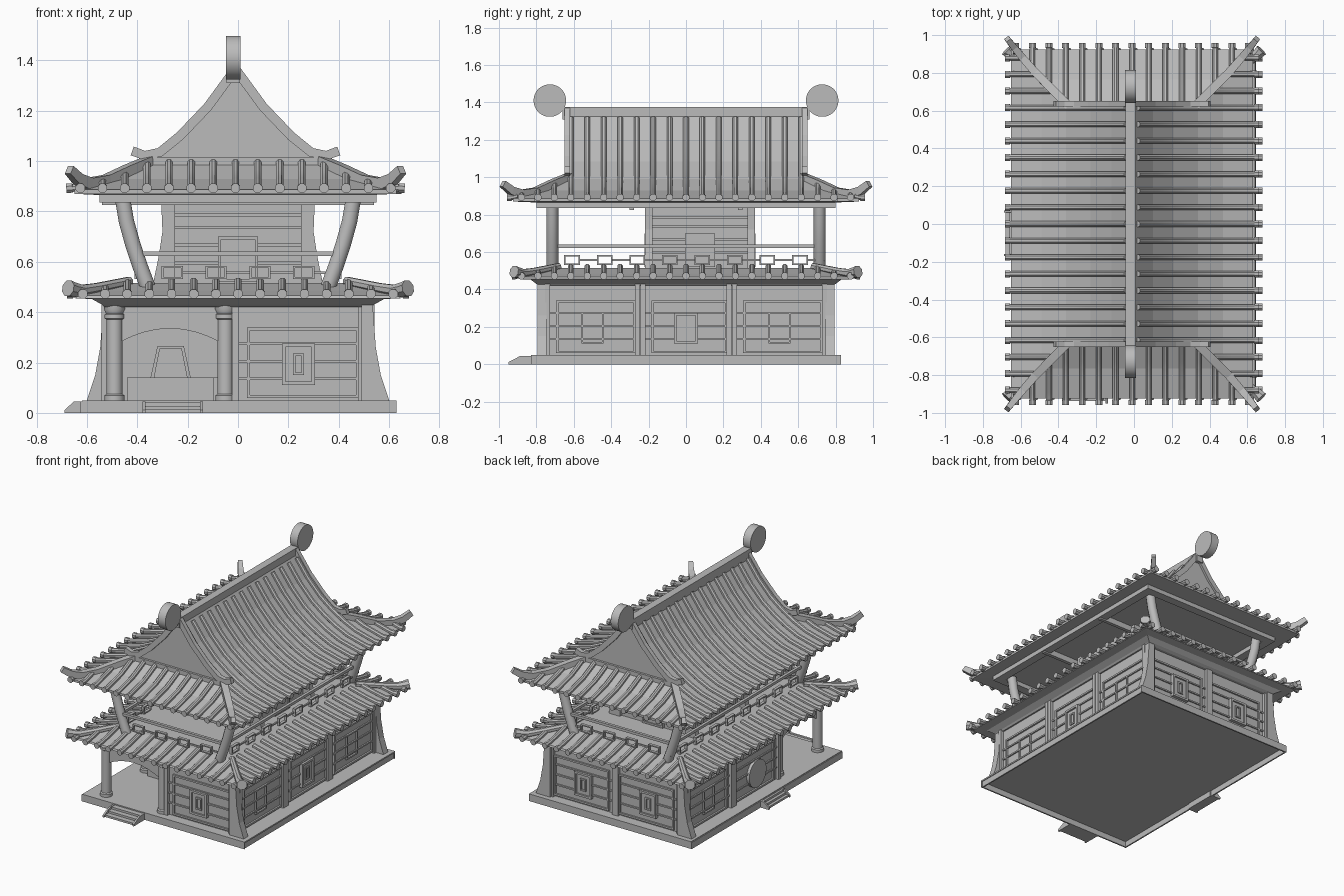
import bpy, bmesh, math
from mathutils import Vector

cube = bpy.data.objects.get("Cube")
if cube:
    bpy.data.objects.remove(cube, do_unlink=True)

stone = bpy.data.materials.new("plain_grey")
stone.use_nodes = True
GREY = (0.5, 0.5, 0.5, 1)
stone.diffuse_color = GREY
stone.node_tree.nodes["Principled BSDF"].inputs["Base Color"].default_value = GREY


def finish(name, bm, smooth=False):
    bmesh.ops.recalc_face_normals(bm, faces=bm.faces)
    mesh = bpy.data.meshes.new(name)
    bm.to_mesh(mesh)
    bm.free()
    mesh.materials.append(stone)
    obj = bpy.data.objects.new(name, mesh)
    bpy.context.collection.objects.link(obj)
    if smooth:
        bpy.ops.object.select_all(action="DESELECT")
        obj.select_set(True)
        bpy.context.view_layer.objects.active = obj
        bpy.ops.object.shade_smooth_by_angle(angle=math.radians(40))


def loft(bm, rings):
    """Join equal rings of points and cap both ends."""
    loops = [[bm.verts.new(p) for p in ring] for ring in rings]
    for a, b in zip(loops, loops[1:]):
        for i in range(len(a)):
            j = (i + 1) % len(a)
            bm.faces.new((a[i], a[j], b[j], b[i]))
    bm.faces.new(loops[0])
    bm.faces.new(loops[-1])


def rect(hx, hy, z, cx=0.0):
    return [(cx + sx * hx, sy * hy, z) for sx, sy in ((-1, -1), (1, -1), (1, 1), (-1, 1))]


def box(bm, x, y, z):
    loft(bm, [[(x[0], y[0], h), (x[1], y[0], h), (x[1], y[1], h), (x[0], y[1], h)] for h in z])


def sweep(bm, points, radii, sides=8, up=(0, 0, 1), flat=1.0):
    """Tube along a path; four sides give a square bar, flat scales its width."""
    pts = [Vector(p) for p in points]
    if not isinstance(radii, (list, tuple)):
        radii = [radii] * len(pts)
    rings = []
    for i, p in enumerate(pts):
        t = (pts[min(i + 1, len(pts) - 1)] - pts[max(i - 1, 0)]).normalized()
        side = t.cross(Vector(up)).normalized()
        rise = side.cross(t)
        turn = [math.tau * (k + 0.5) / sides for k in range(sides)]
        rings.append([p + radii[i] * (side * math.cos(a) * flat + rise * math.sin(a)) for a in turn])
    loft(bm, rings)


def on_wall(bm, wall, u, z, depth):
    """Raised box on a wall given as (axis, signed position)."""
    axis, pos = wall
    span = sorted((pos - math.copysign(0.01, pos), pos + math.copysign(depth, pos)))
    box(bm, *((span, u) if axis == "x" else (u, span)), z)


def frame(bm, wall, u, z, width, depth):
    for edge in (u[0], u[1] - width):
        on_wall(bm, wall, (edge, edge + width), z, depth)
    for edge in (z[0], z[1] - width):
        on_wall(bm, wall, u, (edge, edge + width), depth)


def height(profile, d):
    for (a, za), (b, zb) in zip(profile, profile[1:]):
        if d <= b:
            return za + (zb - za) * (d - a) / (b - a)
    return profile[-1][1]


def tiles(name, profile, offset, gable, start, end, cx, gap, radius):
    """Rounded tile ribs running down all four slopes to the eaves."""
    bm = bmesh.new()

    def rib(first, place):
        ds = [first + (end - first) * i / 7 for i in range(8)]
        ds = sorted(ds + [end - 0.025, end - 0.024])
        rr = [radius * (1.25 if d >= end - 0.0245 else 1) for d in ds]
        sweep(bm, [place(d, height(profile, d) + 0.007) for d in ds], rr)

    for s in (-1, 1):
        n = int((offset + end - 0.05) / gap)
        for v in [i * gap for i in range(-n, n + 1)]:
            reach = abs(v) - offset
            rib(reach if reach > gable else start, lambda d, z: (cx + s * d, v, z))
        n = int((end - 0.05) / gap)
        for v in [i * gap for i in range(-n, n + 1)]:
            rib(max(gable, abs(v)), lambda d, z: (cx + v, s * (d + offset), z))
    finish(name, bm, True)


CORNERS = [(sx, sy) for sx in (-1, 1) for sy in (-1, 1)]

# Hollow plinth and steps
bm = bmesh.new()
box(bm, (-0.62, 0.63), (-0.83, 0.83), (0.04, 0.05))
for s in (-1, 1):
    box(bm, (-0.62, 0.63), sorted((s * 0.83, s * 0.82)), (0, 0.045))
    box(bm, sorted((s * 0.625, s * 0.615)), (-0.83, 0.83), (0, 0.045))
finish("plinth", bm)
bm = bmesh.new()
for i in range(3):
    out, top = 0.036 * (3 - i), 0.014 * (i + 1)
    box(bm, (-0.37, -0.15), (-0.83 - out, -0.82), (top - 0.014, top))
    box(bm, (-0.62 - out * 0.55, -0.61), (-0.16, 0.06), (top - 0.014, top))
cheek = [(0, 0), (0.12, 0), (0.12, 0.012), (0.055, 0.045), (0, 0.045)]
for edge in (-0.38, -0.15):
    loft(bm, [[(x, -0.83 - d, z) for d, z in cheek] for x in (edge, edge + 0.012)])
for edge in (-0.17, 0.06):
    loft(bm, [[(-0.62 - d * 0.57, y, z) for d, z in cheek] for y in (edge, edge + 0.012)])
finish("steps", bm)

# Ground floor with an open porch in one front corner
bm = bmesh.new()
box(bm, (-0.03, 0.52), (-0.76, 0.76), (0.045, 0.44))
box(bm, (-0.52, -0.03), (-0.3, 0.76), (0.045, 0.44))
finish("ground_floor_walls", bm)
bm = bmesh.new()
flare = [(0.49, 0.05), (0.6, 0.05), (0.567, 0.15), (0.547, 0.26), (0.535, 0.43), (0.49, 0.43)]
for sx, sy in ((1, -1), (1, 1), (-1, 1)):
    loft(bm, [[(sx * x, sy * y, z) for x, z in flare] for y in (0.745, 0.795)])
finish("flared_corner_posts", bm)

bm = bmesh.new()
for x, y in ((-0.49, -0.75), (-0.05, -0.75), (-0.49, -0.31)):
    shape = [(0.04, 0.05), (0.04, 0.07), (0.032, 0.075), (0.032, 0.37), (0.04, 0.375),
             (0.04, 0.39), (0.035, 0.395), (0.042, 0.41), (0.042, 0.44)]
    sweep(bm, [(x, y, z) for r, z in shape], [r for r, z in shape], 16, (0, 1, 0))
finish("porch_columns", bm, True)

# Arched lintels between the porch columns, bench and doorway behind
bm = bmesh.new()
arch = [(t, 0.335 - 0.055 * t * t) for t in (-1, -0.75, -0.5, -0.25, 0, 0.25, 0.5, 0.75, 1)]
outline = [(-1, 0.43)] + arch + [(1, 0.43)]
loft(bm, [[(-0.27 + 0.2 * t, y, z) for t, z in outline] for y in (-0.76, -0.74)])
loft(bm, [[(x, -0.53 + 0.2 * t, z) for t, z in outline] for x in (-0.5, -0.48)])
finish("porch_lintels", bm)
bm = bmesh.new()
box(bm, (-0.44, -0.03), (-0.37, -0.29), (0.05, 0.14))
box(bm, (-0.1, -0.02), (-0.7, -0.3), (0.05, 0.14))
door = [(-0.34, 0.14), (-0.315, 0.26), (-0.22, 0.26), (-0.195, 0.14)]
sweep(bm, [(x, -0.305, z) for x, z in door], 0.01, 4, (0, 1, 0))
finish("porch_bench_and_doorway", bm)

# Timber framing and windows on the walls
FRONT, BACK, RIGHT, LEFT = ("y", -0.76), ("y", 0.76), ("x", 0.52), ("x", -0.52)
bays = [(FRONT, -0.01, 0.49, 1), (BACK, -0.49, -0.01, 1), (BACK, 0.01, 0.49, 1),
        (RIGHT, -0.74, -0.26, 0), (RIGHT, -0.23, 0.23, 1), (RIGHT, 0.26, 0.74, 0),
        (LEFT, -0.26, 0.23, 2), (LEFT, 0.26, 0.74, 0)]
bm = bmesh.new()
for wall, a, b, kind in bays:
    mid = (a + b) / 2
    for u in (a, b):
        on_wall(bm, wall, (u - 0.014, u + 0.014), (0.05, 0.43), 0.022)
    frame(bm, wall, (a + 0.045, b - 0.01), (0.06, 0.34), 0.012, 0.012)
    for z in (0.13, 0.2, 0.27):
        on_wall(bm, wall, (a, b), (z, z + 0.01), 0.009)
    if kind == 1:
        on_wall(bm, wall, (mid - 0.065, mid + 0.065), (0.11, 0.275), 0.012)
        frame(bm, wall, (mid - 0.065, mid + 0.065), (0.11, 0.275), 0.014, 0.024)
        frame(bm, wall, (mid - 0.022, mid + 0.022), (0.15, 0.235), 0.01, 0.02)
    elif kind == 0:
        frame(bm, wall, (mid - 0.06, mid + 0.06), (0.11, 0.28), 0.01, 0.012)
finish("wall_timbers", bm)
bm = bmesh.new()
sweep(bm, [(-0.51, -0.02, 0.18), (-0.54, -0.02, 0.18)], 0.095, 24)
finish("round_side_door", bm, True)

# Lower roof skirt
bm = bmesh.new()
skirt = [(0.43, 0.515), (0.55, 0.485), (0.64, 0.467), (0.69, 0.465)]
rings = [rect(0.53, 0.78, 0.42), rect(0.54, 0.8, 0.43), rect(0.58, 0.83, 0.452), rect(0.645, 0.895, 0.455)]
loft(bm, rings + [rect(d, d + 0.25, z) for d, z in reversed(skirt[:-1])])
finish("lower_roof", bm)
tiles("lower_roof_tiles", skirt, 0.25, 0.43, 0.43, 0.68, 0, 0.088, 0.016)
bm = bmesh.new()
hip = [(0.43, 0.68, 0.522), (0.56, 0.81, 0.495), (0.62, 0.87, 0.485), (0.655, 0.9, 0.49), (0.675, 0.92, 0.495)]
for sx, sy in CORNERS:
    sweep(bm, [(sx * x, sy * y, z) for x, y, z in hip], [0.02, 0.022, 0.025, 0.03, 0.034], 8)
finish("lower_roof_corners", bm, True)

# Upper room
bm = bmesh.new()
box(bm, (-0.27, 0.27), (-0.2, 0.35), (0.5, 0.84))
room_post = [(0.25, 0.5), (0.34, 0.5), (0.315, 0.62), (0.3, 0.72), (0.305, 0.84), (0.25, 0.84)]
for s in (-1, 1):
    for y in (-0.22, 0.33):
        loft(bm, [[(s * x, y + t, z) for x, z in room_post] for t in (0, 0.04)])
for wall, a, b in ((("y", -0.2), -0.26, 0.26), (("y", 0.35), -0.26, 0.26),
                   (("x", 0.27), -0.19, 0.34), (("x", -0.27), -0.19, 0.34)):
    mid = (a + b) / 2
    for z in (0.59, 0.66, 0.73, 0.78):
        on_wall(bm, wall, (a, b), (z, z + 0.012), 0.01)
    on_wall(bm, wall, (mid - 0.08, mid + 0.08), (0.52, 0.7), 0.014)
    frame(bm, wall, (mid - 0.08, mid + 0.08), (0.52, 0.7), 0.012, 0.022)
finish("upper_room", bm)

# Balcony railing with square panels
bm = bmesh.new()
for s in (-1, 1):
    for wall, reach, count in ((("x", s * 0.4), 0.72, 8), (("y", s * 0.72), 0.4, 4)):
        on_wall(bm, wall, (-reach, reach), (0.622, 0.64), 0.01)
        pitch = 0.174
        for i in range(count):
            u = (i - (count - 1) / 2) * pitch
            frame(bm, wall, (u - 0.042, u + 0.042), (0.532, 0.584), 0.008, 0.01)
            on_wall(bm, wall, (u + 0.042, u + pitch - 0.042), (0.552, 0.562), 0)
finish("balcony_railing", bm)

# Leaning balcony columns
bm = bmesh.new()
lean = [(0.358, 0.5), (0.388, 0.58), (0.418, 0.67), (0.443, 0.76), (0.458, 0.85)]
for sx, sy in CORNERS:
    sweep(bm, [(sx * x, sy * 0.715, z) for x, z in lean], 0.032, 10, (0, 1, 0))
finish("leaning_columns", bm, True)

# Eave beams
bm = bmesh.new()
for s in (-1, 1):
    box(bm, sorted((s * 0.49, s * 0.55)), (-0.8, 0.8), (0.835, 0.877))
    box(bm, (-0.55, 0.55), sorted((s * 0.74, s * 0.8)), (0.835, 0.877))
    box(bm, (-0.54, 0.54), (s * 0.29 - 0.012, s * 0.29 + 0.012), (0.825, 0.87))
    sweep(bm, [(-0.64, s * 0.8, 0.882), (0.65, s * 0.8, 0.882)], 0.013, 8)
finish("eave_beams", bm)

# Upper roof: swept slopes with a gable at each end
CX, OFF, GABLE = -0.01, 0.285, 0.35
slope = [(0.004, 1.345), (0.11, 1.2), (0.22, 1.085), (GABLE, 0.99), (0.48, 0.928), (0.64, 0.886), (0.7, 0.884)]
bm = bmesh.new()
rings = [rect(d, max(d, GABLE) + OFF, z, CX) for d, z in slope[:-1]]
loft(bm, rings + [rect(0.64, 0.64 + OFF, 0.87, CX), rect(0.54, 0.8, 0.865, CX)])
finish("upper_roof", bm)
tiles("upper_roof_tiles", slope, OFF, GABLE, 0.03, 0.672, CX, 0.088, 0.016)

# Gable edge ridges, hip horns and main ridge
bm = bmesh.new()
edge = [(d, z + 0.015) for d, z in slope[:3]] + [(0.3, 1.035), (0.36, 1.022), (0.41, 1.04)]
for sx, sy in CORNERS:
    sweep(bm, [(CX + sx * d, sy * 0.636, z) for d, z in edge], 0.026, 4, flat=0.8)
for sy in (-1, 1):
    box(bm, (-0.34, 0.32), sorted((sy * 0.62, sy * 0.65)), (0.985, 1.015))
finish("gable_ridges", bm)

bm = bmesh.new()
horn = [(0.33, 0.62, 0.995), (0.42, 0.71, 0.958), (0.51, 0.8, 0.918), (0.58, 0.88, 0.908),
        (0.625, 0.935, 0.928), (0.66, 0.98, 0.965)]
for sx, sy in CORNERS:
    sweep(bm, [(CX + sx * x, sy * y, z) for x, y, z in horn], [0.04, 0.04, 0.038, 0.035, 0.031, 0.026], 4, flat=0.8)
finish("hip_horns", bm)

bm = bmesh.new()
box(bm, (-0.045, 0.008), (-0.66, 0.66), (1.31, 1.375))
finish("main_ridge", bm)
bm = bmesh.new()
for s in (-1, 1):
    sweep(bm, [(-0.048, s * 0.728, 1.41), (0.01, s * 0.728, 1.41)], 0.087, 32)
finish("ridge_end_discs", bm, True)
